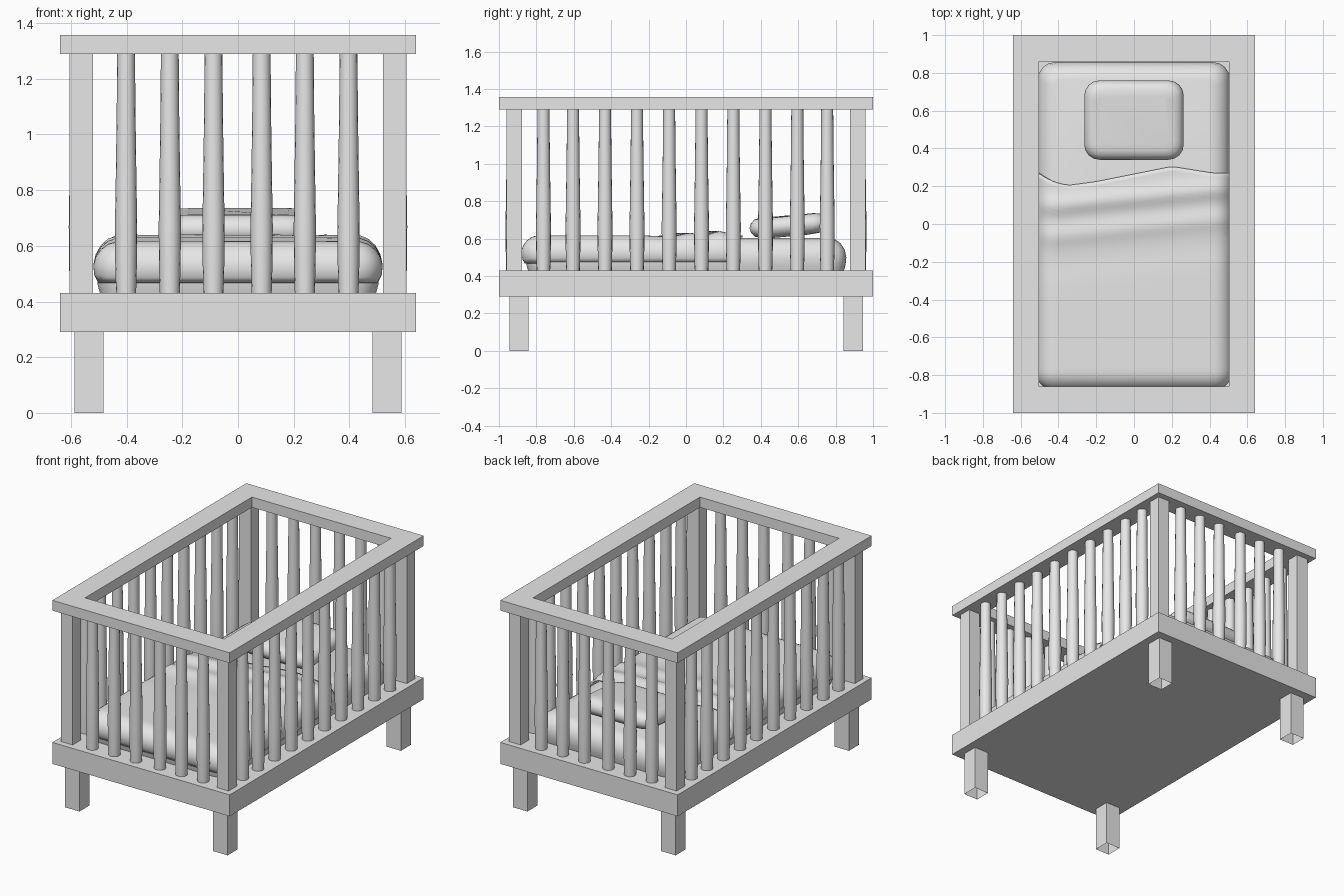
import bpy, bmesh, math

old = bpy.data.objects.get("Cube")
if old:
    bpy.data.objects.remove(old, do_unlink=True)

grey = bpy.data.materials.new("plain_grey")
grey.use_nodes = True
grey.diffuse_color = (0.8, 0.8, 0.8, 1)
grey.node_tree.nodes["Principled BSDF"].inputs["Base Color"].default_value = (0.8, 0.8, 0.8, 1)


def finish(name, bm, smooth=None):
    bmesh.ops.recalc_face_normals(bm, faces=bm.faces)
    mesh = bpy.data.meshes.new(name)
    bm.to_mesh(mesh)
    bm.free()
    mesh.materials.append(grey)
    obj = bpy.data.objects.new(name, mesh)
    bpy.context.collection.objects.link(obj)
    if smooth:
        bpy.ops.object.select_all(action='DESELECT')
        obj.select_set(True)
        bpy.context.view_layer.objects.active = obj
        bpy.ops.object.shade_smooth_by_angle(angle=math.radians(smooth))
    return obj


def loft(bm, rings, caps=True):
    loops = [[bm.verts.new(p) for p in ring] for ring in rings]
    n = len(loops[0])
    for a, b in zip(loops, loops[1:]):
        for i in range(n):
            j = (i + 1) % n
            bm.faces.new((a[i], a[j], b[j], b[i]))
    if caps:
        bm.faces.new(loops[0])
        bm.faces.new(loops[-1])


def rect(hx, hy, z, cx=0, cy=0):
    return [(cx + sx * hx, cy + sy * hy, z)
            for sx, sy in ((-1, -1), (1, -1), (1, 1), (-1, 1))]


def box(name, cx, cy, hx, hy, z0, z1, open_bottom=False):
    bm = bmesh.new()
    loft(bm, [rect(hx, hy, z0, cx, cy), rect(hx, hy, z1, cx, cy)])
    if open_bottom:
        bmesh.ops.delete(bm, geom=[f for f in bm.faces if all(v.co.z == z0 for v in f.verts)],
                         context='FACES_ONLY')
    return finish(name, bm)


def slat(name, x, y):
    # Turned bar, thickest a little below the middle
    bm = bmesh.new()
    rings = []
    for z, r in ((0.43, 0.036), (0.54, 0.039), (0.67, 0.040), (0.85, 0.037),
                 (1.06, 0.034), (1.29, 0.032)):
        rings.append([(x + r * math.cos(k * math.tau / 16), y + r * math.sin(k * math.tau / 16), z)
                      for k in range(16)])
    loft(bm, rings)
    finish(name, bm, 40)


def cushion(name, cx, cy, hx, hy, profile, corner, lift=lambda x, y: 0):
    # Rounded rectangle rings; profile holds (inset, height) pairs
    bm = bmesh.new()
    rings = []
    for inset, z in profile:
        r = max(corner - inset * 0.5, 0.02)
        ring = []
        for q, (sx, sy) in enumerate(((1, 1), (-1, 1), (-1, -1), (1, -1))):
            for k in range(5):
                a = (q + k / 4) * math.pi / 2
                x = cx + sx * (hx - inset - r) + r * math.cos(a)
                y = cy + sy * (hy - inset - r) + r * math.sin(a)
                ring.append((x, y, z + lift(x, y)))
        rings.append(ring)
    loft(bm, rings)
    return finish(name, bm, 50)


# Bed base, corner legs and corner posts
box("bed_base", 0, 0, 0.64, 1.0, 0.29, 0.43)
for sx, side in ((-1, "right"), (1, "left")):
    for sy, end in ((-1, "front"), (1, "back")):
        box(f"{end}_{side}_leg", sx * 0.535, sy * 0.893, 0.052, 0.052, 0, 0.29, True)
        box(f"{end}_{side}_post", sx * 0.563, sy * 0.918, 0.042, 0.042, 0.43, 1.29)

# Top rail frame
bm = bmesh.new()
outer, inner = (0.64, 1.0), (0.502, 0.86)
loft(bm, [rect(*outer, 1.29), rect(*outer, 1.357), rect(*inner, 1.357),
          rect(*inner, 1.29), rect(*outer, 1.29)], caps=False)
bmesh.ops.remove_doubles(bm, verts=bm.verts, dist=0.0001)
finish("top_rail", bm)

# Slats along the ends and the sides
for s, end, side in ((-1, "front", "right"), (1, "back", "left")):
    for i, x in enumerate((-0.402, -0.245, -0.088, 0.085, 0.24, 0.397)):
        slat(f"{end}_slat_{i + 1}", x, s * 0.925)
    for i, y in enumerate((-0.762, -0.604, -0.433, -0.262, -0.09,
                           0.083, 0.253, 0.425, 0.595, 0.755)):
        slat(f"{side}_slat_{i + 1}", s * 0.568, y)

# Mattress
cushion("mattress", 0, 0, 0.508, 0.857,
        [(0.012, 0.43), (0.004, 0.46), (0, 0.5), (0.008, 0.54), (0.03, 0.575),
         (0.06, 0.595), (0.09, 0.603)], 0.09)


# Pillow, raised toward its back edge
def pillow_lift(x, y):
    t = min(max((y - 0.55) / 0.15, 0), 1)
    return 0.025 * t * t * (3 - 2 * t)


cushion("pillow", 0, 0.55, 0.263, 0.21,
        [(0.07, 0.603), (0.03, 0.61), (0.008, 0.63), (0, 0.655), (0.006, 0.68),
         (0.025, 0.702), (0.05, 0.71), (0.08, 0.713)], 0.08, pillow_lift)

# Blanket, a sheet draped over both sides and the front end
EDGE = ((-0.55, 0.285), (-0.42, 0.222), (-0.35, 0.205), (-0.2, 0.225),
        (0.2, 0.305), (0.42, 0.27), (0.55, 0.27))


def back_edge(x):
    for (x0, y0), (x1, y1) in zip(EDGE, EDGE[1:]):
        if x <= x1:
            return y0 + (y1 - y0) * (x - x0) / (x1 - x0)
    return EDGE[-1][1]


HX, FRONT, DROP = 0.42, -0.78, 0.2


def drape(s, v):
    cx = min(max(s, -HX), HX)
    top = back_edge(min(max(s, -0.52), 0.52))
    t = top + (FRONT - DROP - top) * v
    dx, dy = s - cx, min(t - FRONT, 0)
    cy = t - dy
    d, length = max(abs(dx), -dy), math.hypot(dx, dy)
    a = d / DROP * math.radians(125)
    out = 0.1 * math.sin(a) / length if length > 1e-6 else 0
    wave = cy - 0.1 * cx
    fold = (0.022 * math.exp(-((wave - 0.14) / 0.05) ** 2)
            + 0.013 * math.exp(-((wave + 0.02) / 0.05) ** 2)
            - 0.005 * math.exp(-((wave + 0.16) / 0.08) ** 2))
    fade = max(math.cos(a), 0)
    return cx + dx * out, cy + dy * out, 0.522 + 0.096 * math.cos(a) + fold * fade


bm = bmesh.new()
NU, NV = 40, 56
grid = [[bm.verts.new(drape((HX + DROP) * (2 * i / NU - 1), j / NV)) for i in range(NU + 1)]
        for j in range(NV + 1)]
for j in range(NV):
    for i in range(NU):
        bm.faces.new((grid[j][i], grid[j + 1][i], grid[j + 1][i + 1], grid[j][i + 1]))
blanket = finish("blanket", bm, 50)
if blanket.data.polygons[NU * 10 + NU // 2].normal.z < 0:
    blanket.data.flip_normals()
cloth = blanket.modifiers.new("thickness", 'SOLIDIFY')
cloth.thickness = 0.012
cloth.offset = -1
